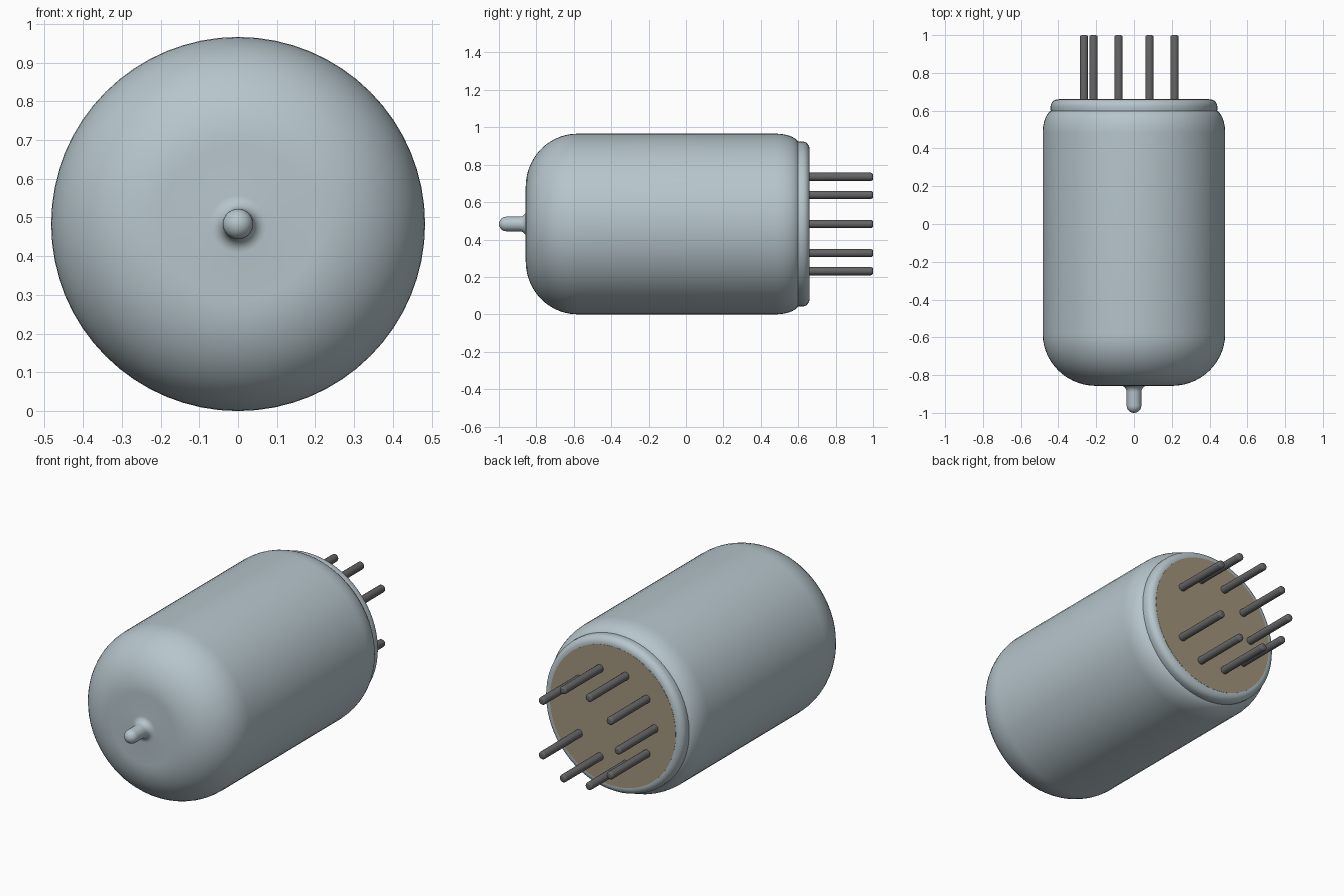
import bpy, bmesh, math

cube = bpy.data.objects.get("Cube")
if cube:
    bpy.data.objects.remove(cube, do_unlink=True)

AXIS_Z = 0.483  # height of the tube's long axis


def material(name, rgb, roughness=0.5):
    m = bpy.data.materials.new(name)
    m.use_nodes = True
    m.diffuse_color = (*rgb, 1)
    bsdf = m.node_tree.nodes["Principled BSDF"]
    bsdf.inputs["Base Color"].default_value = (*rgb, 1)
    bsdf.inputs["Roughness"].default_value = roughness
    return m


glass = material("pale blue grey glass", (0.47, 0.56, 0.60))
tan = material("tan base", (0.36, 0.30, 0.20))
metal = material("dark grey metal", (0.13, 0.13, 0.135))


def arc(cr, cy, rr, ry, start, end, n):
    """Points (radius, y) along an elliptical arc, angles in degrees."""
    pts = []
    for i in range(n + 1):
        a = math.radians(start + (end - start) * i / n)
        pts.append((cr + rr * math.cos(a), cy + ry * math.sin(a)))
    return pts


def revolve(name, profile, mat, segments, cx=0.0, cz=AXIS_Z):
    """Spin a (radius, y) profile about an axis parallel to y."""
    bm = bmesh.new()
    verts = [bm.verts.new((r, y, 0)) for r, y in profile]
    edges = [bm.edges.new(pair) for pair in zip(verts, verts[1:])]
    bmesh.ops.spin(bm, geom=verts + edges, cent=(0, 0, 0), axis=(0, 1, 0),
                   angle=math.tau, steps=segments, use_duplicate=False)
    bmesh.ops.remove_doubles(bm, verts=bm.verts[:], dist=1e-5)
    bmesh.ops.recalc_face_normals(bm, faces=bm.faces[:])
    mesh = bpy.data.meshes.new(name)
    bm.to_mesh(mesh)
    bm.free()
    mesh.materials.append(mat)
    obj = bpy.data.objects.new(name, mesh)
    obj.location = (cx, 0, cz)
    bpy.context.collection.objects.link(obj)
    bpy.ops.object.select_all(action="DESELECT")
    obj.select_set(True)
    bpy.context.view_layer.objects.active = obj
    bpy.ops.object.shade_smooth_by_angle(angle=math.radians(35))
    return obj


# Glass envelope: nipple, fillet, flat nose, domed edge, wall and shoulder
envelope = arc(0, -0.961, 0.039, 0.039, -90, 0, 8)
envelope += arc(0.074, -0.89, 0.035, 0.035, 180, 90, 6)
envelope += arc(0.20, -0.58, 0.283, 0.277, -90, 0, 14)
envelope += arc(0.423, 0.48, 0.06, 0.125, 0, 74, 8)
envelope += [(0.0, 0.60)]
revolve("glass_envelope", envelope, glass, 64)

# Rounded glass rim around the base
rim = [(0.36, 0.59), (0.43, 0.592)]
rim += arc(0.431, 0.602, 0.010, 0.010, -90, 0, 3)
rim += arc(0.403, 0.622, 0.038, 0.038, 0, 90, 7)
rim += [(0.39, 0.66), (0.36, 0.655), (0.36, 0.59)]
revolve("base_rim", rim, glass, 64)

# Flat base plate
plate = [(0, 0.60), (0.398, 0.60), (0.398, 0.661), (0, 0.661)]
revolve("base_plate", plate, tan, 64)

# Nine pins on a ten-place circle, with a gap on the +x side
pin = [(0, 0.64), (0.022, 0.64)] + arc(0.010, 0.988, 0.012, 0.012, 0, 90, 4) + [(0, 1.0)]
for k in range(1, 10):
    a = k * math.tau / 10
    revolve(f"pin_{k}", pin, metal, 16,
            0.265 * math.cos(a), AXIS_Z + 0.265 * math.sin(a))
